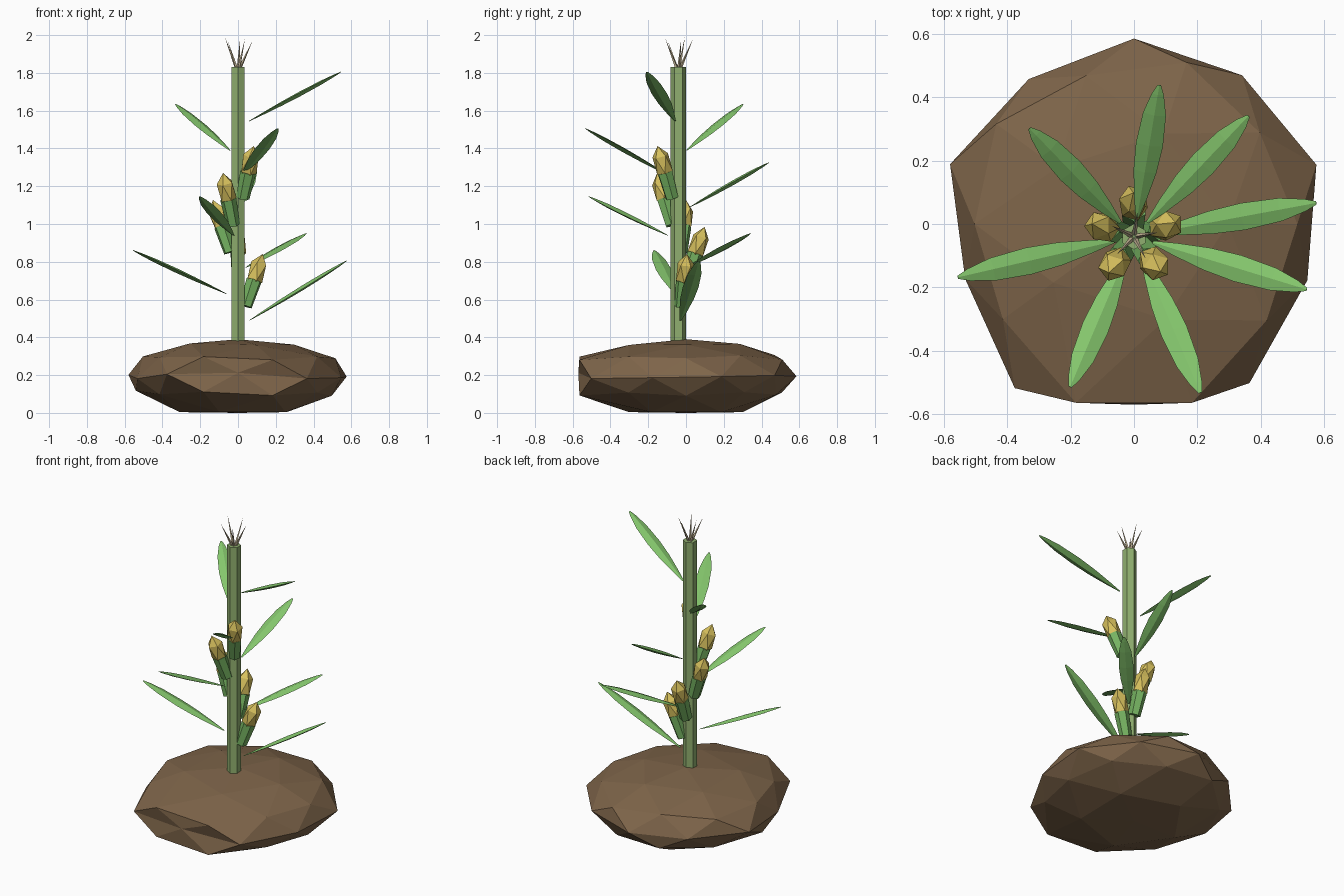
import bpy, bmesh, math, random
from mathutils import Vector, Matrix

if "Cube" in bpy.data.objects:
    bpy.data.objects.remove(bpy.data.objects["Cube"])

random.seed(4)
AXIS = Vector((0, -0.04, 0))


def material(name, rgb):
    m = bpy.data.materials.new(name)
    m.diffuse_color = (*rgb, 1)
    m.use_nodes = True
    m.node_tree.nodes["Principled BSDF"].inputs["Base Color"].default_value = m.diffuse_color
    return m


SOIL = material("soil brown", (0.21, 0.13, 0.068))
STALK = material("stalk green", (0.28, 0.43, 0.16))
LEAF = material("leaf green", (0.23, 0.56, 0.15))
HUSK = material("husk green", (0.18, 0.45, 0.12))
KERNEL = material("kernel yellow", (0.68, 0.53, 0.11))
TASSEL = material("tassel straw", (0.60, 0.50, 0.33))


def finish(bm, name, mat):
    bmesh.ops.recalc_face_normals(bm, faces=bm.faces)
    me = bpy.data.meshes.new(name)
    bm.to_mesh(me)
    bm.free()
    me.materials.append(mat)
    ob = bpy.data.objects.new(name, me)
    bpy.context.collection.objects.link(ob)
    return ob


def polar(angle, r, z):
    a = math.radians(angle)
    return AXIS + Vector((r * math.cos(a), r * math.sin(a), z))


def cone(name, mat, a, b, r1, r2, sides, spin=0):
    """Tapered prism from point a to point b."""
    d = b - a
    bm = bmesh.new()
    bmesh.ops.create_cone(bm, cap_ends=True, segments=sides, radius1=r1, radius2=r2, depth=d.length)
    rot = d.to_track_quat('Z', 'Y').to_matrix().to_4x4()
    bm.transform(Matrix.Translation((a + b) / 2) @ rot @ Matrix.Rotation(spin, 4, 'Z'))
    bmesh.ops.remove_doubles(bm, verts=bm.verts, dist=1e-5)
    return finish(bm, name, mat)


# soil mound: squashed rock with an uneven rim
rim = [0.605, 0.58, 0.585, 0.565, 0.61, 0.56, 0.64, 0.57, 0.62, 0.575]
bm = bmesh.new()
bmesh.ops.create_icosphere(bm, subdivisions=2, radius=1)
for v in bm.verts:
    x, y, z = v.co
    ang = math.degrees(math.atan2(y, x)) % 360
    flat = math.hypot(x, y)
    if abs(z) < 0.1:
        r, h = rim[round((ang - 18) / 36) % 10], 0.2 + random.uniform(-0.02, 0.02)
    else:
        r = 0.585 * flat * random.uniform(0.96, 1.04)
        if abs(z) < 0.6 and 240 < ang < 300:
            r = 0.593
        h = 0.2 + 0.195 * z + random.uniform(-0.008, 0.008)
        if z < -0.8:
            h = 0.004 if z > -0.95 else 0.0
        if z > 0.95:
            h = 0.39
    a = math.radians(ang)
    v.co = (r * math.cos(a), r * math.sin(a), h)
finish(bm, "soil_mound", SOIL)

# hexagonal stalk, one corner facing front
cone("stalk", STALK, AXIS + Vector((0, 0, 0.35)), AXIS + Vector((0, 0, 1.83)),
     0.041, 0.041, 6, math.radians(0)).data.update()

# leaves: ridged blades, (angle, base height, tip height, tip radius)
leaves = [(10.5, 0.49, 0.805, 0.585), (193, 0.63, 0.86, 0.57),
          (46.5, 0.77, 0.95, 0.525), (247, 0.94, 1.145, 0.515),
          (80.5, 1.09, 1.325, 0.485), (293, 1.26, 1.505, 0.535),
          (134, 1.39, 1.635, 0.475), (343, 1.545, 1.805, 0.57)]
profile = [(0, 0.12), (0.15, 0.48), (0.35, 0.85), (0.55, 1), (0.78, 0.85), (0.93, 0.45), (1, 0.12)]


def leaf(name, angle, z0, z1, r1):
    a, b = polar(angle, 0.062, z0), polar(angle, r1, z1)
    d = (b - a).normalized()
    side = Vector((0, 0, 1)).cross(d).normalized()
    up = d.cross(side)
    bm = bmesh.new()
    rings = []
    for t, w in profile:
        c = a.lerp(b, t)
        offs = (side * 0.043 * w, up * 0.012 * w, -side * 0.043 * w, -up * 0.012 * w)
        rings.append([bm.verts.new(c + o) for o in offs])
    for p, q in zip(rings, rings[1:]):
        for i in range(4):
            j = (i + 1) % 4
            bm.faces.new((p[i], p[j], q[j], q[i]))
    bm.faces.new(rings[0])
    bm.faces.new(rings[-1])
    finish(bm, name, LEAF)


for i, spec in enumerate(leaves):
    leaf(f"leaf_{i + 1}", *spec)

# ears spiralling up the stalk: husk cup with a faceted cob on top
for i in range(5):
    ang, z = 19 + 72 * i, 0.565 + 0.143 * i
    a, b = polar(ang, 0.042, z), polar(ang, 0.138, z + 0.275)
    cone(f"husk_{i + 1}", HUSK, a, a.lerp(b, 0.5), 0.036, 0.043, 6)
    bm = bmesh.new()
    bmesh.ops.create_icosphere(bm, subdivisions=1, radius=1)
    rot = (b - a).to_track_quat('Z', 'Y').to_matrix().to_4x4()
    bm.transform(Matrix.Translation(a.lerp(b, 0.66)) @ rot @ Matrix.Diagonal((0.05, 0.05, 0.1, 1)))
    finish(bm, f"cob_{i + 1}", KERNEL)

# tassel: thin straw spikes fanning out of the stalk top
for i in range(5):
    ang = 10 + 72 * i
    cone(f"tassel_{i + 1}", TASSEL, polar(ang, 0.008, 1.82),
         polar(ang, 0.078, 1.97 + 0.01 * (i % 3)), 0.009, 0.0, 4)
